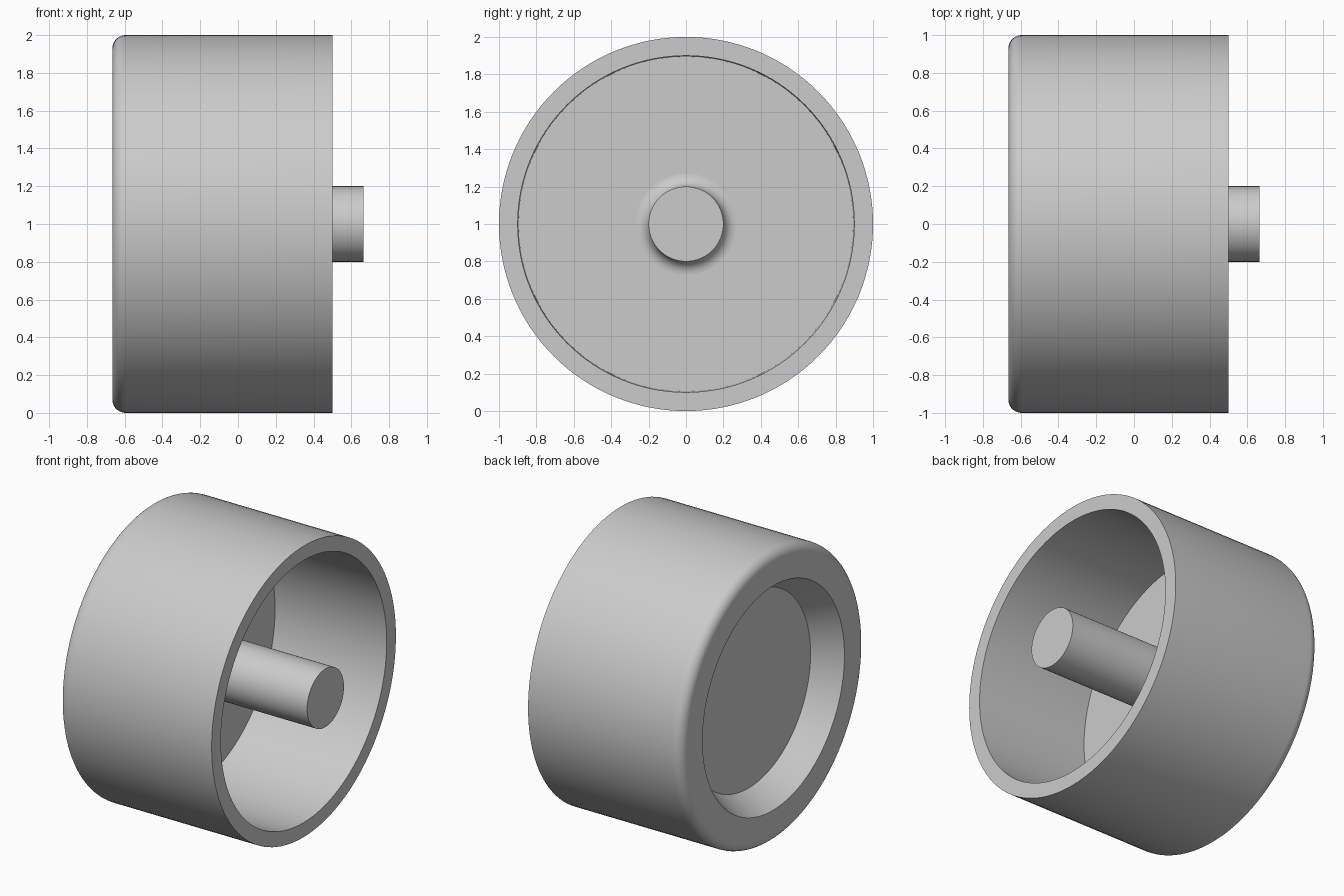
import bpy
import bmesh
from math import sin, cos, pi, radians
from mathutils import Matrix, Vector

if "Cube" in bpy.data.objects:
    bpy.data.objects.remove(bpy.data.objects["Cube"], do_unlink=True)

SEGMENTS = 128

grey = bpy.data.materials.new("plain grey")
grey.use_nodes = True
colour = (0.6, 0.6, 0.6, 1)
grey.diffuse_color = colour
grey.node_tree.nodes["Principled BSDF"].inputs["Base Color"].default_value = colour


def arc(x, r, radius, start, end, steps=8):
    """Points of a fillet in the (x, radius) plane, angles in degrees."""
    angles = [radians(start + (end - start) * i / steps) for i in range(steps + 1)]
    return [(x + radius * cos(a), r + radius * sin(a)) for a in angles]


def lathe(name, profile):
    """Spin an (x, radius) profile around the x axis, centred at height 1."""
    bm = bmesh.new()
    verts = [bm.verts.new((x, 0, r)) for x, r in profile]
    edges = [bm.edges.new(pair) for pair in zip(verts, verts[1:])]
    bmesh.ops.spin(bm, geom=verts + edges, cent=(0, 0, 0), axis=(1, 0, 0),
                   angle=2 * pi, steps=SEGMENTS, use_duplicate=False)
    bmesh.ops.remove_doubles(bm, verts=bm.verts, dist=0.0001)
    bmesh.ops.recalc_face_normals(bm, faces=bm.faces)
    bm.transform(Matrix.Translation(Vector((0, 0, 1))))
    mesh = bpy.data.meshes.new(name)
    bm.to_mesh(mesh)
    bm.free()
    mesh.materials.append(grey)
    obj = bpy.data.objects.new(name, mesh)
    bpy.context.collection.objects.link(obj)
    bpy.ops.object.select_all(action="DESELECT")
    obj.select_set(True)
    bpy.context.view_layer.objects.active = obj
    bpy.ops.object.shade_smooth_by_angle(angle=radians(30))
    return obj


# Cup: tapered recess on the closed end, rounded shoulder, deep open pocket
BACK, RIM, POCKET, RECESS = -0.665, 0.5, -0.345, -0.48
ROUND = 0.07
lathe("cup_body",
      [(RECESS, 0), (RECESS, 0.667), (BACK, 0.77)]
      + arc(BACK + ROUND, 1 - ROUND, ROUND, 180, 90)
      + [(RIM, 1), (RIM, 0.9), (POCKET, 0.895), (POCKET, 0)])

# Central stem with a filleted foot, set slightly into the pocket floor
STEM, FOOT = 0.2, 0.07
lathe("center_stem",
      [(POCKET - 0.03, 0), (POCKET - 0.03, STEM + FOOT)]
      + arc(POCKET + FOOT, STEM + FOOT, FOOT, 180, 270)
      + [(0.665, STEM), (0.665, 0)])
